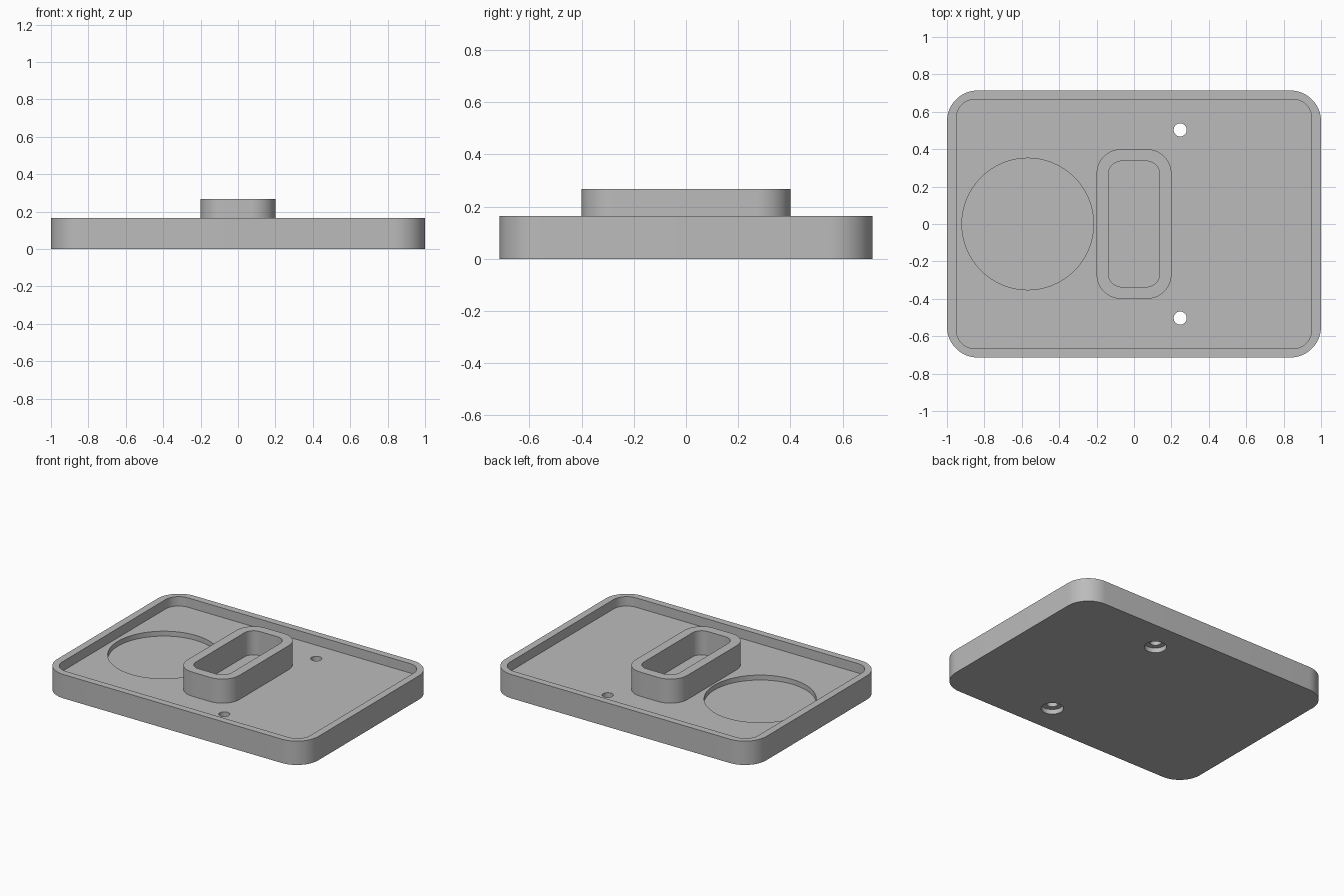
import bpy, bmesh, math

scene_cube = bpy.data.objects.get("Cube")
if scene_cube:
    bpy.data.objects.remove(scene_cube, do_unlink=True)

grey = bpy.data.materials.new("plain grey")
grey.use_nodes = True
colour = (0.5, 0.5, 0.5, 1)
grey.diffuse_color = colour
grey.node_tree.nodes["Principled BSDF"].inputs["Base Color"].default_value = colour

FLOOR, RIM, BOSS_TOP = 0.10, 0.165, 0.267


def rounded_outline(hx, hy, r, cx=0, cy=0, steps=16):
    """Rounded rectangle; a circle when hx = hy = r."""
    points = []
    for k, (sx, sy) in enumerate([(1, 1), (-1, 1), (-1, -1), (1, -1)]):
        for i in range(steps + 1):
            a = math.pi / 2 * (k + i / steps)
            points.append((cx + sx * (hx - r) + r * math.cos(a),
                           cy + sy * (hy - r) + r * math.sin(a)))
    return points


def prism(name, outline, z0, z1):
    bm = bmesh.new()
    bottom = bm.faces.new([bm.verts.new((x, y, z0)) for x, y in outline])
    top = bmesh.ops.extrude_face_region(bm, geom=[bottom])
    moved = [v for v in top["geom"] if isinstance(v, bmesh.types.BMVert)]
    bmesh.ops.translate(bm, verts=moved, vec=(0, 0, z1 - z0))
    bmesh.ops.remove_doubles(bm, verts=bm.verts[:], dist=1e-5)
    bmesh.ops.recalc_face_normals(bm, faces=bm.faces[:])
    mesh = bpy.data.meshes.new(name)
    bm.to_mesh(mesh)
    bm.free()
    mesh.materials.append(grey)
    ob = bpy.data.objects.new(name, mesh)
    bpy.context.collection.objects.link(ob)
    return ob


def activate(ob):
    bpy.ops.object.select_all(action="DESELECT")
    ob.select_set(True)
    bpy.context.view_layer.objects.active = ob


def cut(ob, outline, z0, z1):
    cutter = prism("cutter", outline, z0, z1)
    cutter.hide_render = True
    mod = ob.modifiers.new("cut", "BOOLEAN")
    mod.operation, mod.solver, mod.object = "DIFFERENCE", "EXACT", cutter
    activate(ob)
    bpy.ops.object.modifier_apply(modifier=mod.name)
    bpy.data.objects.remove(cutter, do_unlink=True)


def circle(r, cx, cy):
    return rounded_outline(r, r, r, cx, cy)


# Tray with raised rim and shallow round recess
tray = prism("tray", rounded_outline(1, 0.714, 0.165), 0, RIM)
cut(tray, rounded_outline(0.95, 0.666, 0.1), FLOOR, 0.4)
cut(tray, circle(0.352, -0.568, 0), 0.066, 0.4)

# Screw holes, counterbored from below
for side in (-1, 1):
    cut(tray, circle(0.035, 0.247, side * 0.503), -0.1, 0.4)
    cut(tray, circle(0.07, 0.247, side * 0.503), -0.1, 0.033)

# Open rectangular collar standing on the tray floor
collar = prism("collar", rounded_outline(0.2, 0.4, 0.13), FLOOR - 0.01, BOSS_TOP)
cut(collar, rounded_outline(0.137, 0.336, 0.07), 0, 0.4)

for ob in (tray, collar):
    activate(ob)
    bpy.ops.object.shade_smooth_by_angle(angle=math.radians(30))
